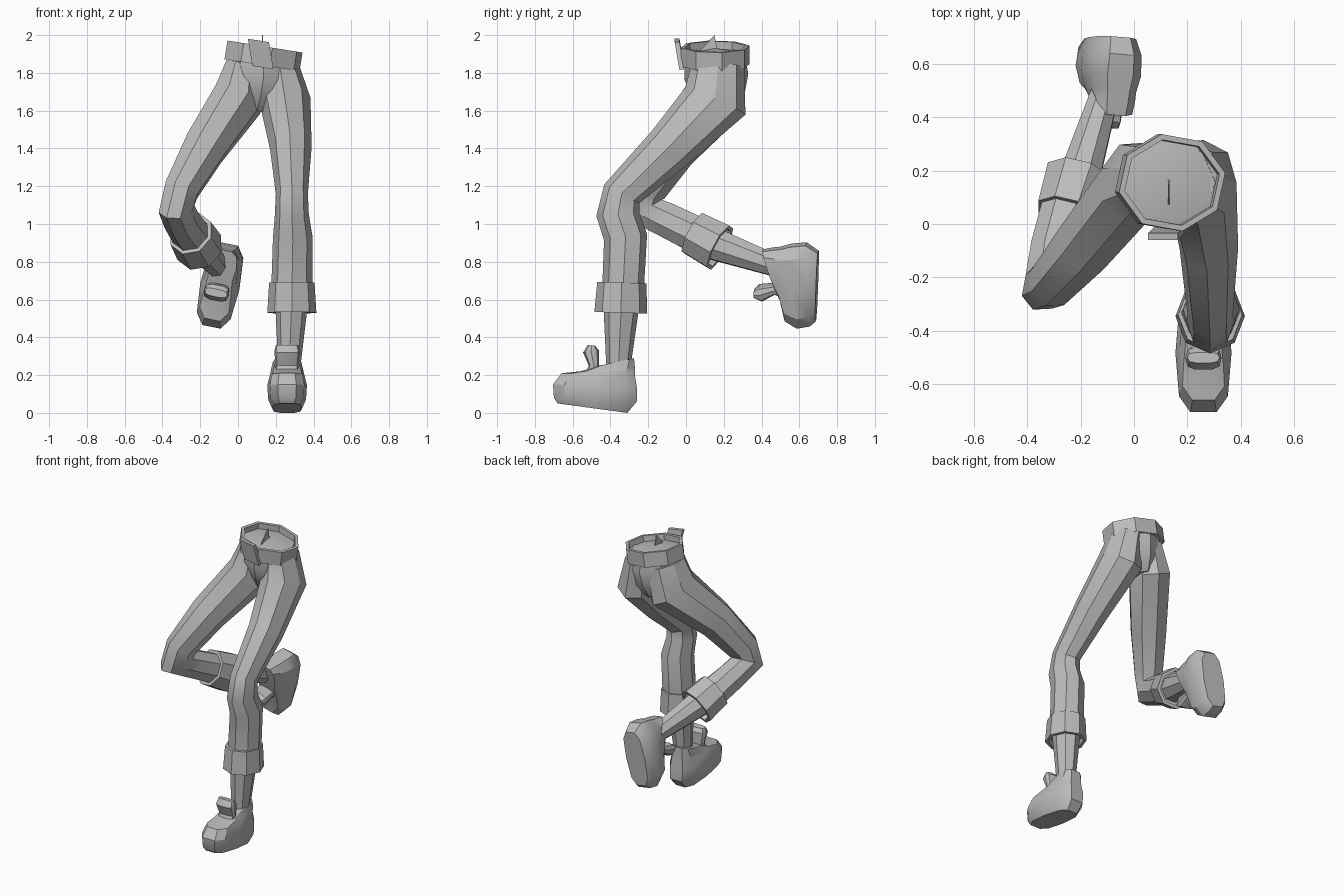
import bpy, bmesh
from math import sin, cos, pi, radians, copysign
from mathutils import Vector

if "Cube" in bpy.data.objects:
    bpy.data.objects.remove(bpy.data.objects["Cube"], do_unlink=True)

grey = bpy.data.materials.new("plain_grey")
grey.use_nodes = True
grey.diffuse_color = (0.5, 0.5, 0.5, 1)
grey.node_tree.nodes["Principled BSDF"].inputs["Base Color"].default_value = (0.5, 0.5, 0.5, 1)


def ring(center, side, depth, n=8, power=1.0, turn=0.0):
    """Closed outline around center, spanned by two half-axis vectors."""
    pts = []
    for i in range(n):
        a = 2 * pi * (i + turn) / n
        c, s = cos(a), sin(a)
        pts.append(center + depth * copysign(abs(c) ** power, c)
                   + side * copysign(abs(s) ** power, s))
    return pts


def skin(name, rings, rim=0.0, recess=0.0, dome=0.0):
    """Bridge rings into a capped shell; rim and recess hollow out both ends."""
    bm = bmesh.new()
    loops = [[bm.verts.new(p) for p in r] for r in rings]
    n = len(loops[0])
    for lo, hi in zip(loops, loops[1:]):
        for i in range(n):
            j = (i + 1) % n
            bm.faces.new((lo[i], lo[j], hi[j], hi[i]))
    caps = [bm.faces.new(loops[0][::-1]), bm.faces.new(loops[-1])]
    bmesh.ops.recalc_face_normals(bm, faces=bm.faces[:])
    if rim:
        for cap in caps:
            bmesh.ops.inset_individual(bm, faces=[cap], thickness=rim)
            low = cap.normal * -recess
            bmesh.ops.inset_individual(bm, faces=[cap], thickness=0.002)
            bmesh.ops.translate(bm, verts=cap.verts[:], vec=low)
    if dome:
        bmesh.ops.poke(bm, faces=[caps[1]], offset=dome)
    mesh = bpy.data.meshes.new(name)
    bm.to_mesh(mesh)
    bm.free()
    mesh.materials.append(grey)
    ob = bpy.data.objects.new(name, mesh)
    bpy.context.collection.objects.link(ob)
    bpy.ops.object.select_all(action="DESELECT")
    ob.select_set(True)
    bpy.context.view_layer.objects.active = ob
    bpy.ops.object.shade_smooth_by_angle(angle=radians(30))
    return ob


def limb(name, path, forward, **kw):
    """Tube along (x, y, z, half width, half depth) stations."""
    pts = [Vector(p[:3]) for p in path]
    rings = []
    for i, p in enumerate(path):
        t = Vector()
        if i:
            t += (pts[i] - pts[i - 1]).normalized()
        if i < len(pts) - 1:
            t += (pts[i + 1] - pts[i]).normalized()
        t.normalize()
        side = Vector(forward).cross(t).normalized()
        rings.append(ring(pts[i], side * p[3], t.cross(side) * p[4]))
    return skin(name, rings, **kw)


def shoe_part(name, frame, stations, **kw):
    """Stack of outlines: heel and toe distance, heel and toe height, half width."""
    origin, side, fwd, up = [Vector(v) for v in frame]
    rings = []
    for heel, toe, heel_up, toe_up, w in stations:
        back = origin + fwd * heel + up * heel_up
        front = origin + fwd * toe + up * toe_up
        rings.append(ring((back + front) / 2, side * w, (front - back) / 2 * 1.03,
                          10, 0.65, 0.5))
    return skin(name, rings, **kw)


# Hips
limb("pelvis", [(0.135, 0.155, 1.88, 0.17, 0.16), (0.135, 0.16, 1.78, 0.185, 0.17),
                (0.12, 0.17, 1.68, 0.17, 0.14), (0.1, 0.17, 1.6, 0.06, 0.09)], (0, -1, 0))

# Belt with a hollow top, a buckle plate and a small fold of cloth
axis = Vector((0.16, 0, 1)).normalized()
across = Vector((axis.z, 0, -axis.x))
mid = Vector((0.135, 0.155, 1.89))
skin("belt", [ring(mid + axis * h, across * 0.205, Vector((0, -0.185, 0)), 8, 1, 0.25)
              for h in (-0.05, 0.05)], rim=0.022, recess=0.04, dome=0.03)
buckle_mid = Vector((0.12, -0.035, 1.9))
tilt = Vector((0, -0.012, 0.07)) + across * -0.012
skin("buckle", [ring(buckle_mid + tilt * s, across * 0.08, Vector((0, 0.018, 0)), 4, 1, 0.5)
                for s in (-1, 1)])
skin("cloth_fold", [[Vector((0.13 + dx, y, z)) for y, z in ((0.06, 1.9), (0.17, 1.9), (0.15, 2.0))]
                    for dx in (-0.003, 0.003)])

# Legs: trouser, cuff, ankle
LEGS = {
    "left": dict(
        forward=(0, -1, 0),
        trouser=[(0.22, 0.17, 1.84, 0.10, 0.14), (0.25, 0.155, 1.65, 0.135, 0.175),
                 (0.28, -0.09, 1.40, 0.11, 0.13), (0.285, -0.34, 1.16, 0.085, 0.105),
                 (0.285, -0.36, 1.05, 0.09, 0.115), (0.29, -0.32, 0.93, 0.105, 0.115),
                 (0.285, -0.335, 0.62, 0.11, 0.11)],
        cuff=[(0.285, -0.34, 0.69, 0.12, 0.13), (0.285, -0.345, 0.53, 0.13, 0.14)],
        ankle=[(0.285, -0.34, 0.62, 0.09, 0.1), (0.27, -0.36, 0.2, 0.055, 0.06)],
        shoe=((0.26, -0.26, 0), (1, 0, 0), (0, -1, 0), (0, 0, 1))),
    "right": dict(
        forward=(-0.43, -0.87, -0.24),
        trouser=[(0.04, 0.17, 1.84, 0.10, 0.14), (0.0, 0.155, 1.66, 0.135, 0.175),
                 (-0.18, -0.07, 1.40, 0.12, 0.13), (-0.30, -0.21, 1.18, 0.095, 0.11),
                 (-0.325, -0.225, 1.08, 0.09, 0.12), (-0.30, -0.10, 1.02, 0.095, 0.10),
                 (-0.235, 0.10, 0.92, 0.105, 0.105)],
        cuff=[(-0.25, 0.04, 0.95, 0.12, 0.125), (-0.205, 0.18, 0.875, 0.13, 0.135)],
        ankle=[(-0.22, 0.12, 0.905, 0.085, 0.095), (-0.105, 0.5, 0.77, 0.055, 0.06)],
        shoe=((-0.04, 0.695, 0.9), (0.98, -0.08, -0.2), (-0.2, 0.1, -0.97), (-0.08, -1, -0.09))),
}
SHOE = [(0.05, 0.42, 0, 0.05, 0.08), (0, 0.44, 0.06, 0.08, 0.1), (0, 0.445, 0.14, 0.15, 0.105),
        (0.01, 0.4, 0.2, 0.21, 0.09), (0.01, 0.3, 0.24, 0.22, 0.085),
        (0.015, 0.2, 0.29, 0.25, 0.075)]
TONGUE = [(0.2, 0.28, 0.19, 0.19, 0.065), (0.2, 0.255, 0.25, 0.25, 0.06),
          (0.2, 0.285, 0.33, 0.32, 0.068), (0.22, 0.26, 0.355, 0.36, 0.06)]

for name, leg in LEGS.items():
    limb(name + "_trouser_leg", leg["trouser"], leg["forward"])
    limb(name + "_cuff", leg["cuff"], leg["forward"], rim=0.022, recess=0.04)
    limb(name + "_ankle", leg["ankle"], leg["forward"])
    shoe_part(name + "_shoe", leg["shoe"], SHOE)
    shoe_part(name + "_shoe_tongue", leg["shoe"], TONGUE)
